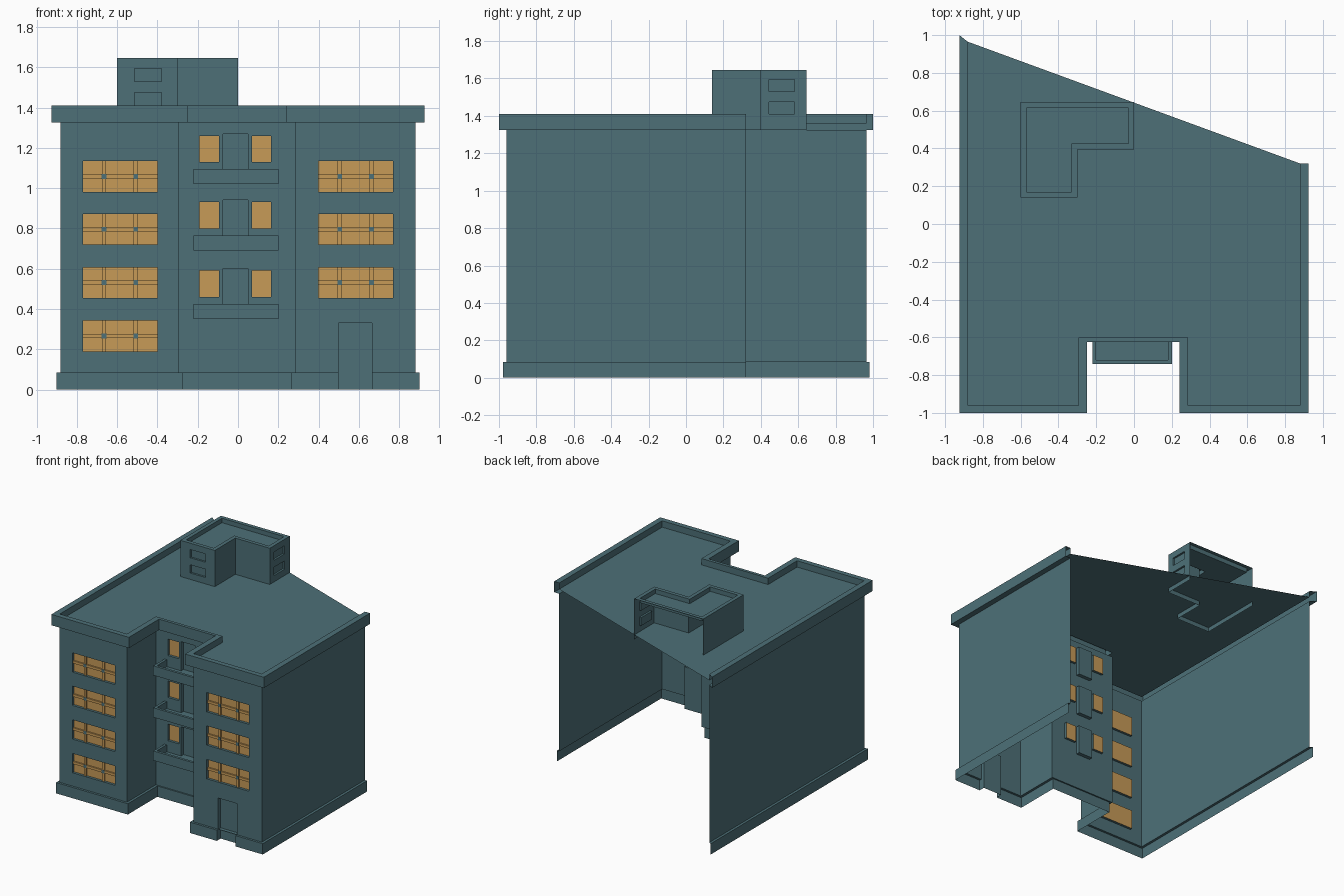
import bpy, bmesh
from mathutils import Vector

if "Cube" in bpy.data.objects:
    bpy.data.objects.remove(bpy.data.objects["Cube"])


def material(name, rgb):
    m = bpy.data.materials.new(name)
    m.diffuse_color = (*rgb, 1)
    m.use_nodes = True
    m.node_tree.nodes["Principled BSDF"].inputs["Base Color"].default_value = m.diffuse_color
    return m


TEAL, GOLD = 0, 1
MATS = [material("teal_plaster", (0.075, 0.163, 0.187)),
        material("gold_glass", (0.57, 0.325, 0.097))]


def make(name, faces):
    """Object from a list of (corner points, material index)."""
    bm = bmesh.new()
    for pts, mat in faces:
        bm.faces.new([bm.verts.new(p) for p in pts]).material_index = mat
    bmesh.ops.remove_doubles(bm, verts=bm.verts, dist=1e-5)
    me = bpy.data.meshes.new(name)
    bm.to_mesh(me)
    bm.free()
    for m in MATS:
        me.materials.append(m)
    ob = bpy.data.objects.new(name, me)
    bpy.context.collection.objects.link(ob)
    return ob


def sweep(path, profile, closed=False):
    """Loft a profile of (outset, z) along a plan path of (x, y, outset x, outset y)."""
    rows = [[(x + sx * o, y + sy * o, z) for x, y, sx, sy in path] for o, z in profile]
    n = len(path)
    return [((a[i], a[(i + 1) % n], b[(i + 1) % n], b[i]), TEAL)
            for a, b in zip(rows, rows[1:]) for i in range(n if closed else n - 1)]


def panel(p, q, z0, z1, openings=()):
    """Wall sheet from p to q; openings are (u0, u1, z0, z1, depth, material)."""
    p, q = Vector((*p[:2], 0)), Vector((*q[:2], 0))
    length = (q - p).length
    u = (q - p) / length
    n = Vector((u.y, -u.x, 0))

    def at(a, z, d=0):
        return p + u * a + Vector((0, 0, z)) - n * d

    us = sorted({0, length, *[v for o in openings for v in o[:2]]})
    zs = sorted({z0, z1, *[v for o in openings for v in o[2:4]]})
    faces = []
    for a, b in zip(us, us[1:]):
        for c, d in zip(zs, zs[1:]):
            mu, mz = (a + b) / 2, (c + d) / 2
            if not any(o[0] < mu < o[1] and o[2] < mz < o[3] for o in openings):
                faces.append(((at(a, c), at(b, c), at(b, d), at(a, d)), TEAL))
    for a, b, c, d, dep, mat in openings:      # reveals and recessed pane
        ring = [(a, c), (b, c), (b, d), (a, d)]
        for i in range(4):
            s, t = ring[i], ring[(i + 1) % 4]
            faces.append(((at(*s), at(*t), at(*t, dep), at(*s, dep)), TEAL))
        if mat is not None:
            faces.append(([at(*s, dep) for s in ring], mat))
    return faces


def box(x0, x1, y0, y1, z0, z1, mat):
    c = [(x, y, z) for z in (z0, z1) for x, y in ((x0, y0), (x1, y0), (x1, y1), (x0, y1))]
    idx = [(3, 2, 1, 0), (4, 5, 6, 7), (0, 1, 5, 4), (1, 2, 6, 5), (2, 3, 7, 6), (3, 0, 4, 7)]
    return [([c[i] for i in f], mat) for f in idx]


def flat(points, z, flip=False):
    pts = [(p[0], p[1], z) for p in points]
    return [(pts[::-1] if flip else pts, TEAL)]


# Plan of the building, open at the slanted back
FY, RY = -0.96, -0.60
plan = [(-0.88, 0.965, -1, 0.78), (-0.88, FY, -1, -0.89), (-0.295, FY, 1, -0.89),
        (-0.295, RY, 1, -0.55), (0.285, RY, -1, -0.55), (0.285, FY, -1, -0.89),
        (0.88, FY, 1, -0.89), (0.88, 0.32, 1, 0)]
BASE, EAVE = 0.085, 1.325
DX0, DX1, DTOP, DDEP = 0.50, 0.665, 0.33, 0.03
floors = (0.19, 0.455, 0.72, 0.982)
balconies = (0.35, 0.69, 1.02)

# Outer walls with recessed openings
openings = {
    1: [(0.11, 0.48, z, z + 0.152, 0.02, GOLD) for z in floors],
    5: [(0.115, 0.485, z, z + 0.152, 0.02, GOLD) for z in floors[1:]]
       + [(DX0 - 0.285, DX1 - 0.285, BASE, DTOP, DDEP, None)],
    3: [o for h in balconies for o in (
        (0.105, 0.20, h + 0.11, h + 0.24, 0.02, GOLD),
        (0.365, 0.46, h + 0.11, h + 0.24, 0.02, GOLD),
        (0.22, 0.345, h + 0.02, h + 0.25, 0.03, TEAL))],
}
walls = []
for i in range(len(plan) - 1):
    walls += panel(plan[i], plan[i + 1], BASE, EAVE, openings.get(i, ()))
make("outer_walls", walls)

# Entrance door: two triangles, the upper one facing inward, and the sill wall
dy = FY + DDEP
make("entrance_door", [
    (((DX0, dy, BASE), (DX1, dy, BASE), (DX1, dy, DTOP)), TEAL),
    (((DX0, dy, BASE), (DX0, dy, DTOP), (DX1, dy, DTOP)), TEAL),
    (((DX0, dy, 0), (DX1, dy, 0), (DX1, dy, BASE), (DX0, dy, BASE)), TEAL)])

# Plinth, interrupted at the door
prof = [(0.02, 0), (0.02, BASE), (0, BASE)]
plinth = sweep(plan[:6] + [(DX0, FY, 0, -0.89)], prof)
plinth += sweep([(DX1, FY, 0, -0.89)] + plan[6:], prof)
for x, s in ((DX0, 1), (DX1, -1)):
    cap = [(x, FY - 0.018, 0), (x, dy, 0), (x, dy, BASE), (x, FY - 0.018, BASE)]
    plinth.append((cap[::s], TEAL))
make("plinth", plinth)

# Roof with overhanging parapet
make("parapet", sweep(plan, [(0, EAVE), (0.045, EAVE), (0.045, 1.41), (0, 1.41), (0, 1.36)]))
make("roof", flat(plan, 1.36))

# Glazing bars on the wide windows, with teal joints where they cross
bars = []
for x0, levels in ((-0.77, floors), (0.40, floors[1:])):
    for z in levels:
        zm = z + 0.076
        bars += box(x0, x0 + 0.37, FY + 0.008, FY + 0.019, zm - 0.01, zm + 0.01, GOLD)
        for x in (x0 + 0.105, x0 + 0.262):
            bars += box(x - 0.01, x + 0.01, FY + 0.008, FY + 0.019, z, z + 0.152, GOLD)
            bars += box(x - 0.012, x + 0.012, FY + 0.006, FY + 0.012, zm - 0.012, zm + 0.012, TEAL)
make("window_bars", bars)

# Balconies
tray = [(-0.22, RY, -1, 0), (-0.22, -0.74, -1, -1), (0.20, -0.74, 1, -1), (0.20, RY, 1, 0)]
for k, h in enumerate(balconies):
    f = sweep(tray, [(0, h), (0, h + 0.075), (-0.02, h + 0.075), (-0.02, h + 0.02)])
    f += flat(tray, h, True)
    f += flat([(x - 0.02 * sx, y - 0.02 * sy) for x, y, sx, sy in tray], h + 0.02)
    make(f"balcony_{k + 1}", f)

# L-shaped stair house on the roof, open at the back
ell = [(-0.6, 0.645, -1, 1), (-0.6, 0.14, -1, -1), (-0.3, 0.14, 1, -1),
       (-0.3, 0.395, 1, -1), (0, 0.395, 1, -1), (0, 0.645, 1, 1)]
vents = {1: 0.085, 4: 0.05}
house = []
for i in range(5):
    ops = [(vents[i], vents[i] + 0.135, z, z + 0.065, 0.015, TEAL)
           for z in (1.41, 1.53)] if i in vents else ()
    house += panel(ell[i], ell[i + 1], EAVE, 1.645, ops)
house += sweep(ell, [(0, 1.645), (-0.03, 1.645), (-0.03, 1.61)], closed=True)
house += flat([(x - 0.03 * sx, y - 0.03 * sy) for x, y, sx, sy in ell], 1.61)
make("stair_house", house)
